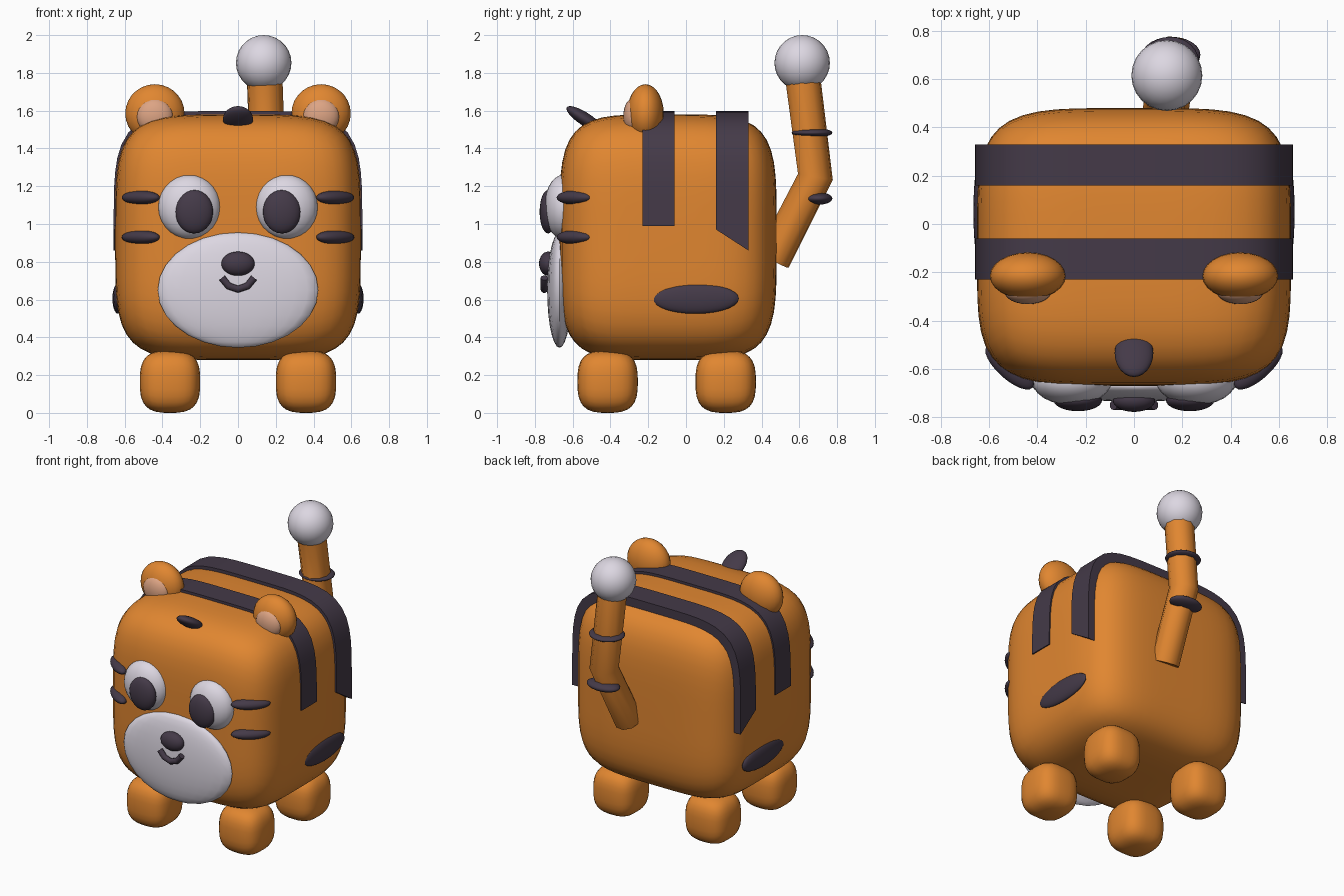
import bpy, bmesh
from math import pi, sin, cos, radians
from mathutils import Vector

if "Cube" in bpy.data.objects:
    bpy.data.objects.remove(bpy.data.objects["Cube"], do_unlink=True)


def material(name, rgb):
    m = bpy.data.materials.new(name)
    m.use_nodes = True
    m.diffuse_color = (*rgb, 1)
    m.node_tree.nodes["Principled BSDF"].inputs["Base Color"].default_value = (*rgb, 1)
    return m


ORANGE = material("orange fur", (0.75, 0.24, 0.03))
DARK = material("dark plum", (0.058, 0.042, 0.065))
WHITE = material("soft white", (0.72, 0.68, 0.76))
PINK = material("ear pink", (0.72, 0.37, 0.23))


def finish(bm, name, mat, angle=60):
    bmesh.ops.recalc_face_normals(bm, faces=bm.faces)
    me = bpy.data.meshes.new(name)
    bm.to_mesh(me)
    bm.free()
    ob = bpy.data.objects.new(name, me)
    bpy.context.collection.objects.link(ob)
    me.materials.append(mat)
    bpy.ops.object.select_all(action="DESELECT")
    ob.select_set(True)
    bpy.context.view_layer.objects.active = ob
    bpy.ops.object.shade_smooth_by_angle(angle=radians(angle))
    return ob


def ellipsoid(name, mat, centre, radii, rot=(0, 0, 0)):
    bm = bmesh.new()
    bmesh.ops.create_uvsphere(bm, u_segments=24, v_segments=14, radius=1)
    bmesh.ops.scale(bm, vec=radii, verts=bm.verts)
    ob = finish(bm, name, mat)
    ob.location, ob.rotation_euler = centre, rot
    return ob


def rounded_box(name, mat, centre, half, power, cuts):
    """Cube grid pulled onto a superellipsoid."""
    bm = bmesh.new()
    bmesh.ops.create_cube(bm, size=2)
    bmesh.ops.subdivide_edges(bm, edges=bm.edges[:], cuts=cuts, use_grid_fill=True)
    for v in bm.verts:
        v.co /= sum(abs(c) ** power for c in v.co) ** (1 / power)
    bmesh.ops.scale(bm, vec=half, verts=bm.verts)
    ob = finish(bm, name, mat)
    ob.location = centre
    return ob


def tube(name, mat, points, radius):
    cu = bpy.data.curves.new(name, "CURVE")
    cu.dimensions = "3D"
    cu.bevel_depth, cu.bevel_resolution, cu.use_fill_caps = radius, 3, True
    sp = cu.splines.new("POLY")
    sp.points.add(len(points) - 1)
    for p, co in zip(sp.points, points):
        p.co = (*co, 1)
    cu.materials.append(mat)
    ob = bpy.data.objects.new(name, cu)
    bpy.context.collection.objects.link(ob)
    bpy.ops.object.select_all(action="DESELECT")
    ob.select_set(True)
    bpy.context.view_layer.objects.active = ob
    bpy.ops.object.convert(target="MESH")
    bpy.ops.object.shade_smooth_by_angle(angle=radians(50))


# Body
BODY_C = Vector((0, -0.095, 0.93))
BODY_H = Vector((0.65, 0.575, 0.65))
POWER = 4.5
rounded_box("body", ORANGE, BODY_C, BODY_H, POWER, 15)


# Stripes: arches following the body section, with open ends down the sides
def arch_stripe(name, y0, y1, end0, end1):
    def section(t, y, end, grow):
        c, s = cos(t), sin(t)
        k = (abs(c) ** POWER + abs(s) ** POWER) ** (-1 / POWER)
        x = c * k * (BODY_H.x + grow)
        z = BODY_C.z + s * k * (BODY_H.z + grow + 0.01)
        return Vector((x, y, z if 0.001 < t < pi - 0.001 else end))

    bm = bmesh.new()
    n = 32
    rings = []
    for i in range(n + 1):
        t = 0.12 + (pi - 0.24) * i / n
        if i in (0, n):
            t = pi * i / n
        rings.append([bm.verts.new(section(t, y, e, g))
                      for y, e, g in ((y0, end0, 0.008), (y1, end1, 0.008),
                                      (y1, end1, -0.1), (y0, end0, -0.1))])
    for a, b in zip(rings, rings[1:]):
        for j in range(4):
            k = (j + 1) % 4
            bm.faces.new((a[j], a[k], b[k], b[j]))
    bm.faces.new(rings[0])
    bm.faces.new(rings[-1])
    finish(bm, name, DARK, 40)


arch_stripe("front_stripe", -0.23, -0.06, 0.99, 0.99)
arch_stripe("rear_stripe", 0.16, 0.33, 0.97, 0.86)

# Paired parts
for side, s in (("left", 1), ("right", -1)):
    for end, y in (("front", -0.415), ("rear", 0.21)):
        rounded_box(f"{end}_{side}_foot", ORANGE, (s * 0.36, y, 0.165),
                    (0.16, 0.16, 0.165), 3, 7)
    ellipsoid(f"{side}_ear", ORANGE, (s * 0.44, -0.215, 1.585), (0.157, 0.097, 0.155))
    ellipsoid(f"{side}_inner_ear", PINK, (s * 0.44, -0.28, 1.57), (0.097, 0.052, 0.095))
    ellipsoid(f"{side}_eye", WHITE, (s * 0.257, -0.65, 1.09), (0.165, 0.1, 0.17))
    ellipsoid(f"{side}_pupil", DARK, (s * 0.232, -0.73, 1.065), (0.1, 0.045, 0.115))
    for label, z in (("upper", 1.14), ("lower", 0.93)):
        ellipsoid(f"{side}_{label}_cheek_mark", DARK, (s * 0.515, -0.592, z),
                  (0.128, 0.05, 0.037), (0, 0, s * radians(42)))
    ellipsoid(f"{side}_flank_spot", DARK, (s * 0.635, 0.05, 0.605), (0.03, 0.23, 0.08))

# Face
ellipsoid("muzzle", WHITE, (0, -0.67, 0.65), (0.425, 0.065, 0.305))
ellipsoid("nose", DARK, (0, -0.73, 0.79), (0.088, 0.048, 0.064))
tube("mouth", DARK, [(x, -0.75, z) for x, z in
                     ((-0.085, 0.715), (-0.05, 0.672), (0, 0.655), (0.05, 0.672), (0.085, 0.715))],
     0.02)
ellipsoid("forehead_mark", DARK, (0, -0.535, 1.555), (0.08, 0.115, 0.035), (radians(-33), 0, 0))

# Tail
tube("tail", ORANGE, [(0.13, 0.46, 0.81), (0.16, 0.685, 1.25), (0.14, 0.615, 1.8)], 0.095)
ellipsoid("upper_tail_ring", DARK, (0.15, 0.667, 1.483), (0.12, 0.108, 0.026))
ellipsoid("lower_tail_ring", DARK, (0.155, 0.7, 1.135), (0.12, 0.075, 0.033))
ellipsoid("tail_tip", WHITE, (0.136, 0.615, 1.853), (0.147, 0.147, 0.147))
